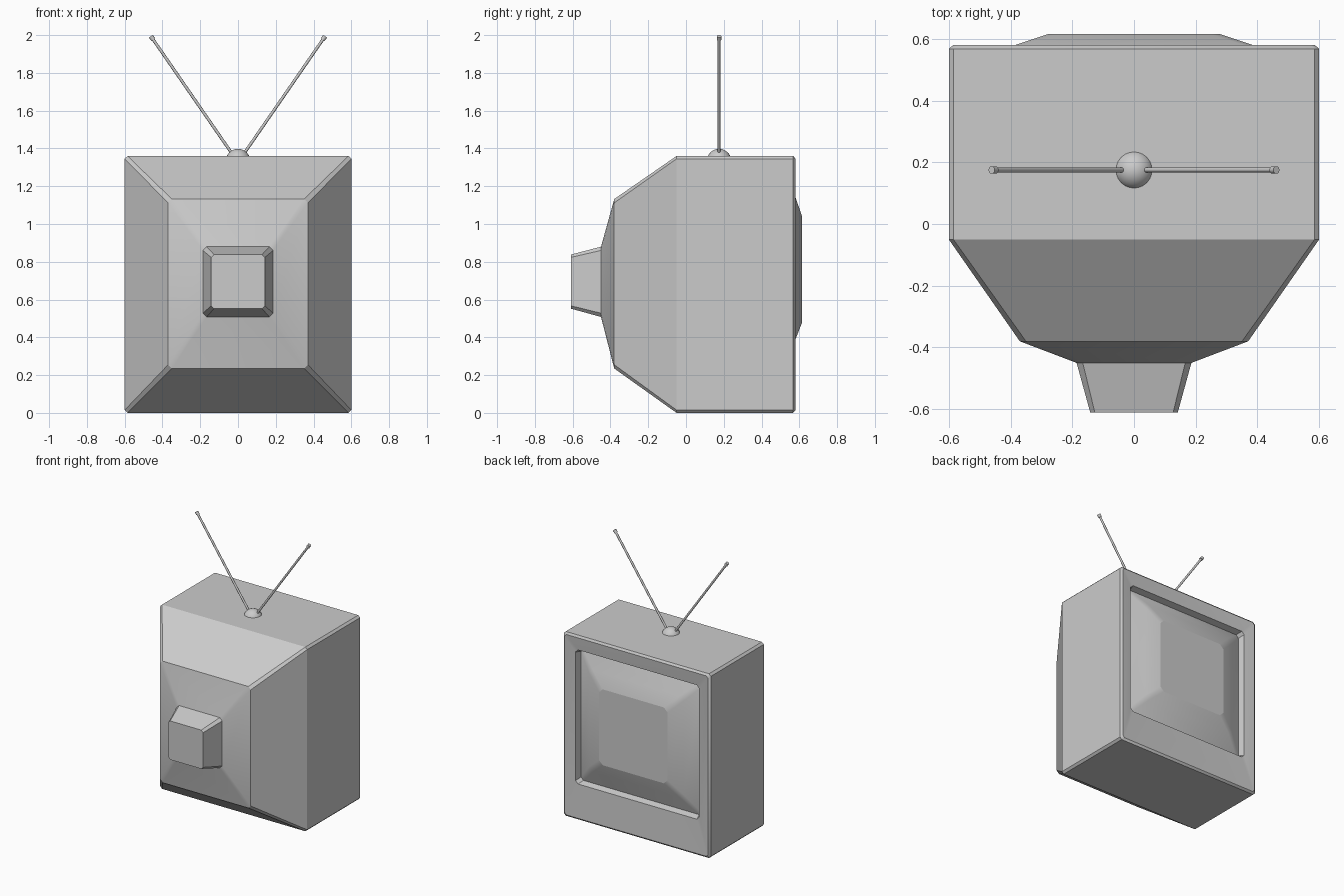
import bpy, bmesh, math
from mathutils import Vector

if "Cube" in bpy.data.objects:
    bpy.data.objects.remove(bpy.data.objects["Cube"])


def ring(bm, y, hx, z0, z1, c):
    """Rectangle with chamfered corners, lying in the plane at depth y."""
    pts = [(-hx + c, z0), (hx - c, z0), (hx, z0 + c), (hx, z1 - c),
           (hx - c, z1), (-hx + c, z1), (-hx, z1 - c), (-hx, z0 + c)]
    return [bm.verts.new((x, y, z)) for x, z in pts]


def finish(bm, name, angle=30):
    me = bpy.data.meshes.new(name)
    bm.to_mesh(me)
    bm.free()
    ob = bpy.data.objects.new(name, me)
    bpy.context.collection.objects.link(ob)
    bpy.ops.object.select_all(action='DESELECT')
    ob.select_set(True)
    bpy.context.view_layer.objects.active = ob
    bpy.ops.object.shade_smooth_by_angle(angle=math.radians(angle))
    return ob


def loft(name, sections, cap_start, cap_end, angle=30):
    bm = bmesh.new()
    rings = [ring(bm, *s) for s in sections]
    for a, b in zip(rings, rings[1:]):
        for i in range(8):
            j = (i + 1) % 8
            bm.faces.new((a[i], a[j], b[j], b[i]))
    if cap_start:
        bm.faces.new(rings[0])
    if cap_end:
        bm.faces.new(list(reversed(rings[-1])))
    return finish(bm, name, angle)


# Cabinet: tube housing, tapered shell, box, bezel and recess wall
loft("cabinet", [
    (-0.61, 0.142, 0.552, 0.838, 0.015),
    (-0.45, 0.186, 0.508, 0.88, 0.02),
    (-0.38, 0.37, 0.235, 1.132, 0.02),
    (-0.05, 0.60, 0.0, 1.36, 0.015),
    (0.567, 0.60, 0.0, 1.36, 0.015),
    (0.58, 0.586, 0.014, 1.346, 0.015),
    (0.567, 0.505, 0.26, 1.25, 0.02),
    (0.52, 0.493, 0.272, 1.238, 0.02),
], True, False)

# Bulging screen
loft("screen", [
    (0.52, 0.493, 0.272, 1.238, 0.02),
    (0.58, 0.385, 0.39, 1.14, 0.03),
    (0.615, 0.28, 0.48, 1.04, 0.03),
], False, True, 40)

# Antenna base dome
bm = bmesh.new()
bmesh.ops.create_uvsphere(bm, u_segments=24, v_segments=12, radius=0.065)
bmesh.ops.translate(bm, verts=bm.verts, vec=(0, 0.175, 1.333))
finish(bm, "antenna_base")


def rod(name, start, end, radius):
    a, b = Vector(start), Vector(end)
    bm = bmesh.new()
    bmesh.ops.create_cone(bm, cap_ends=True, segments=10, radius1=radius,
                          radius2=radius, depth=(b - a).length)
    ob = finish(bm, name, 40)
    ob.location = (a + b) / 2
    ob.rotation_euler = (b - a).to_track_quat('Z', 'Y').to_euler()


# Two antenna rods with end caps
for side, s in (("left", -1), ("right", 1)):
    foot = Vector((s * 0.03, 0.175, 1.37))
    tip = Vector((s * 0.455, 0.175, 1.985))
    d = (tip - foot).normalized()
    rod("antenna_rod_" + side, foot, tip, 0.008)
    rod("antenna_tip_" + side, tip - d * 0.011, tip + d * 0.011, 0.0125)
